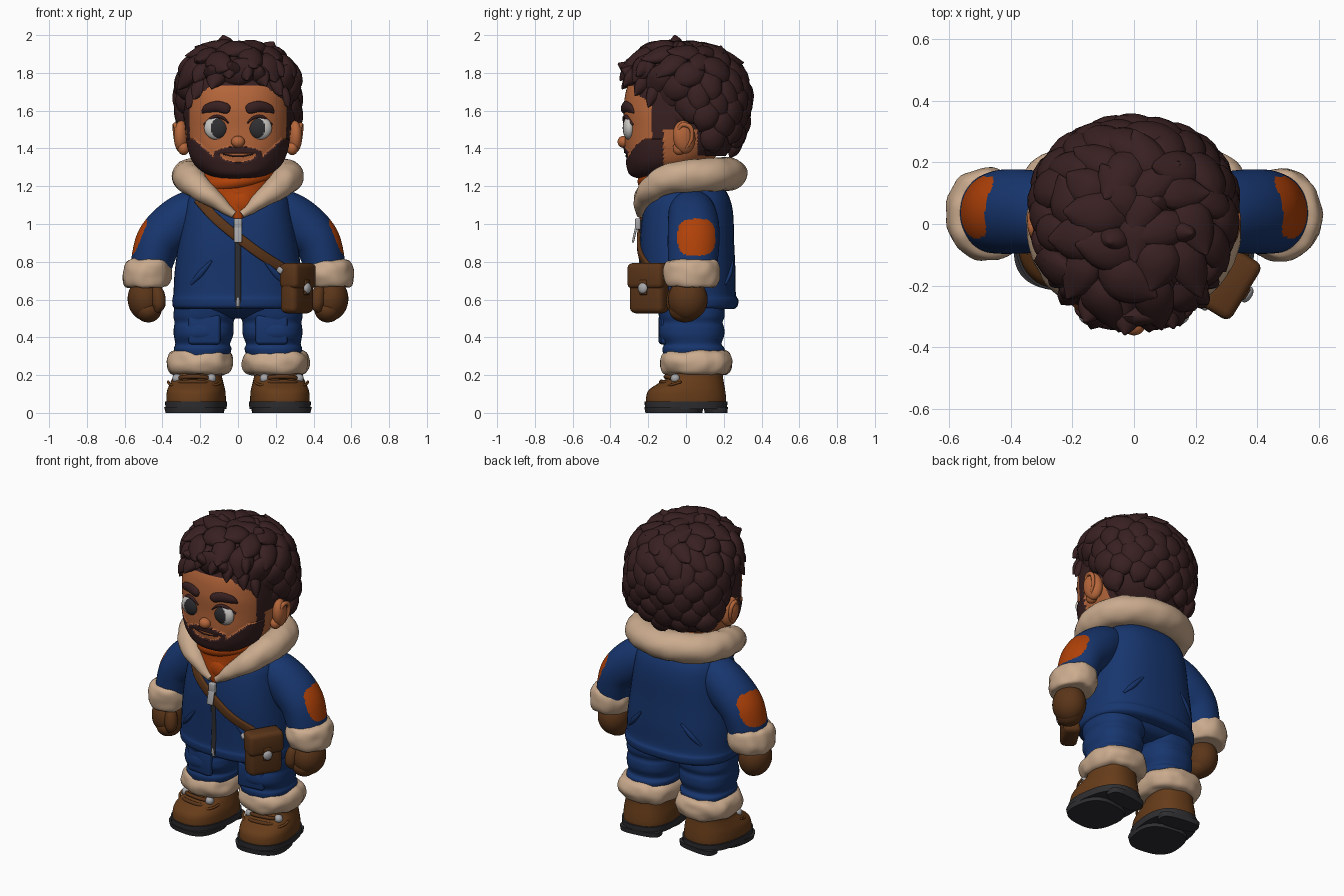
import bpy, bmesh, math, random
from math import cos, sin, pi
from mathutils import Vector, Matrix, Euler, noise
from mathutils.bvhtree import BVHTree

random.seed(4)
if "Cube" in bpy.data.objects:
    bpy.data.objects.remove(bpy.data.objects["Cube"])


def material(name, *rgb):
    m = bpy.data.materials.new(name)
    m.use_nodes = True
    col = [(c / 255) ** 2.2 for c in rgb] + [1]
    m.diffuse_color = col
    m.node_tree.nodes["Principled BSDF"].inputs["Base Color"].default_value = col
    return m


HAIR = material("dark hair", 59, 37, 38)
SKIN = material("skin", 180, 102, 61)
FUR = material("cream fur", 202, 170, 141)
BLUE = material("blue cloth", 29, 56, 109)
ORANGE = material("orange cloth", 174, 67, 17)
BOOT = material("boot leather", 102, 62, 31)
BROWN = material("bag leather", 91, 56, 31)
DARK = material("dark rubber", 50, 50, 53)
METAL = material("metal", 165, 165, 168)
WHITE = material("eye white", 198, 195, 191)
V = Vector


# Turn a bmesh into a smooth object, with optional face colour rule and surface push
def finish(name, bm, mats, rule=None, push=None):
    bmesh.ops.recalc_face_normals(bm, faces=bm.faces[:])
    bm.normal_update()
    if rule:
        for f in bm.faces:
            f.material_index = int(rule(f.calc_center_median()))
    if push:
        for v, d in [(v, v.normal * push(v.co)) for v in bm.verts]:
            v.co += d
    me = bpy.data.meshes.new(name)
    bm.to_mesh(me)
    bm.free()
    ob = bpy.data.objects.new(name, me)
    bpy.context.collection.objects.link(ob)
    for m in mats if isinstance(mats, list) else [mats]:
        me.materials.append(m)
    bpy.ops.object.select_all(action='DESELECT')
    ob.select_set(True)
    bpy.context.view_layer.objects.active = ob
    bpy.ops.object.shade_smooth_by_angle(angle=math.radians(50))
    return ob


def spline(rows, steps):
    rows = [V(r) for r in rows]
    out = []
    for i in range(len(rows) - 1):
        a, b, c, d = (rows[min(max(i + k, 0), len(rows) - 1)] for k in (-1, 0, 1, 2))
        for j in range(steps):
            t = j / steps
            out.append(b + (c - a) * (t / 2) + (a * 2 - b * 5 + c * 4 - d) * (t * t / 2)
                       + (b * 3 - a - c * 3 + d) * (t ** 3 / 2))
    return out + [rows[-1]]


def ring(c, a, b, ra, rb, p, n):
    def e(q):
        return math.copysign(abs(q) ** (2 / p), q)
    return [c + a * max(ra, .001) * e(cos(2 * pi * k / n)) + b * max(rb, .001) * e(sin(2 * pi * k / n))
            for k in range(n)]


# Level rings: rows of z, centre x, centre y, half width, half depth
def loft(rows, steps=5, n=48, p=2.4):
    return [ring(V((x, y, z)), V((1, 0, 0)), V((0, 1, 0)), rx, ry, p, n)
            for z, x, y, rx, ry in spline(rows, steps)]


# Rings along a path: rows of x, y, z, radius across, radius toward ref
def tube(rows, ref=(0, -1, 0), steps=5, n=16, p=2):
    pts = spline(rows, steps)
    cs = [q.to_3d() for q in pts]
    out = []
    for i, q in enumerate(pts):
        t = (cs[min(i + 1, len(cs) - 1)] - cs[max(i - 1, 0)]).normalized()
        a = t.cross(V(ref)).normalized()
        out.append(ring(cs[i], a, a.cross(t), q[3], q[4], p, n))
    return out


def skin(name, lofts, mats, rule=None, push=None, spin=None):
    bm = bmesh.new()
    for rings in lofts:
        vs = [[bm.verts.new(spin @ c if spin else c) for c in r] for r in rings]
        n = len(vs[0])
        for lo, hi in zip(vs, vs[1:]):
            for k in range(n):
                bm.faces.new((lo[k], lo[(k + 1) % n], hi[(k + 1) % n], hi[k]))
        bm.faces.new(vs[0][::-1])
        bm.faces.new(vs[-1])
    return finish(name, bm, mats, rule, push)


def ball(name, loc, size, mats, rot=(0, 0, 0), rule=None, n=32):
    bm = bmesh.new()
    bmesh.ops.create_uvsphere(bm, u_segments=n, v_segments=n, radius=1,
                              matrix=Matrix.LocRotScale(V(loc), Euler(rot), V(size)))
    return finish(name, bm, mats, rule)


def box(name, loc, size, mat, rot=(0, 0, 0), bevel=.02):
    bm = bmesh.new()
    bmesh.ops.create_cube(bm, size=1, matrix=Matrix.Diagonal((*size, 1)))
    bmesh.ops.bevel(bm, geom=bm.edges[:], offset=bevel, segments=3, profile=.5, affect='EDGES')
    bm.transform(Matrix.LocRotScale(V(loc), Euler(rot), None))
    return finish(name, bm, mat)


def tree_of(ob):
    return BVHTree.FromPolygons([v.co for v in ob.data.vertices], [p.vertices[:] for p in ob.data.polygons])


# Path laid on a surface: points of x, z, radius across, radius in depth
def laid(tree, pts, side=-1, lift=0):
    return [(x, tree.ray_cast(V((x, 2 * side, z)), V((0, -side, 0)))[0].y + side * lift, z, ra, rb)
            for x, z, ra, rb in pts]


def fluff(co):
    return noise.noise(co * 16) * .011


# Head with hairline and beard coloured by region
def hairline(c):
    x = abs(c.x)
    return (c.z > 1.735 - .8 * max(0, x - .14) or (c.y > -.15 and c.z > 1.5)
            or (c.y > .06 and c.z > 1.36) or (-.18 < c.y < -.12 and c.z > 1.4))


def beard(c):
    x = abs(c.x)
    if c.y > -.12 or (x / .095) ** 2 + ((c.z - 1.352 - 1.5 * x * x) / .025) ** 2 < 1:
        return False
    edge = 1.33 + .12 * min(max((x - .1) / .13, 0), 1)
    return c.z < edge or (x < .125 and c.z < 1.412 - 1.8 * x * x)


head = skin("head", [loft([(1.245, 0, -.15, .06, .08), (1.265, 0, -.14, .15, .15), (1.32, 0, -.1, .225, .21),
            (1.4, 0, -.06, .262, .262), (1.5, 0, -.03, .28, .295), (1.62, 0, -.02, .283, .31),
            (1.74, 0, 0, .27, .305), (1.84, 0, 0, .2, .23), (1.88, 0, 0, .1, .1)], 16, 200)],
            [SKIN, HAIR], lambda c: hairline(c) or beard(c), lambda c: .008 * beard(c))
face = tree_of(head)
ball("nose", (0, -.33, 1.435), (.036, .032, .032), SKIN)
skin("mouth_line", [tube(laid(face, [(x, 1.358 + 2 * x * x, .004, .004) for x in (-.08, -.03, 0, .03, .08)]))], HAIR)
for s, side in ((1, "left"), (-1, "right")):
    ball(side + "_eye", (s * .113, -.3, 1.508), (.066, .035, .062), [WHITE, DARK], n=64,
         rule=lambda c: ((c.x - s * .1) / .044) ** 2 + ((c.z - 1.508) / .053) ** 2 < 1)
    skin(side + "_eyelash", [tube(laid(face, [(s * .05, 1.535, .004, .008), (s * .085, 1.564, .008, .014),
         (s * .13, 1.566, .009, .014), (s * .18, 1.525, .005, .008)]))], HAIR)
    skin(side + "_eyebrow", [tube(laid(face, [(s * .042, 1.605, .012, .008), (s * .06, 1.61, .027, .018),
         (s * .11, 1.622, .029, .02), (s * .165, 1.61, .023, .016), (s * .19, 1.588, .005, .004)]))], HAIR)
    ball(side + "_ear", (s * .298, -.01, 1.46), (.04, .06, .088), SKIN, (.15, 0, s * .3))
    ball(side + "_ear_lobe", (s * .288, -.035, 1.4), (.03, .035, .035), SKIN)
    skin(side + "_ear_rim", [tube([(s * .325, -.045, 1.49, .008, .008), (s * .332, -.02, 1.525, .012, .012),
         (s * .335, .025, 1.51, .012, .012), (s * .33, .03, 1.45, .01, .01),
         (s * .322, 0, 1.4, .006, .006)], (s, 0, 0))], SKIN)

# Hair: cap covered in overlapping tapered locks
cap = skin("hair_cap", [loft([(1.36, 0, .12, .19, .09), (1.43, 0, .12, .255, .135), (1.56, 0, .09, .29, .205),
           (1.7, 0, .05, .295, .255), (1.8, 0, -.005, .28, .275), (1.87, 0, -.02, .225, .23),
           (1.915, 0, -.03, .14, .14), (1.925, 0, -.03, .07, .07)], p=2)], HAIR)
scalp = tree_of(cap)
crown = V((.03, .06, 1.93))
middle = V((0, .05, 1.65))
locks = []
COUNT = 125
for i in range(COUNT):
    u, a = 1 - 2 * (i + .5) / COUNT, i * 2.39996
    r = math.sqrt(1 - u * u)
    p, nrm, *_ = scalp.ray_cast(middle, V((r * cos(a), r * sin(a), u)))
    if not p or (p.z < 1.76 and p.y < -.13) or (p.z < 1.55 and p.y < .09) or p.z < 1.42:
        continue
    if nrm.dot(p - middle) < 0:
        nrm = -nrm
    flow = p - crown + V([random.uniform(-.2, .2) for _ in range(3)])
    flow = (flow - nrm * flow.dot(nrm)).normalized()
    size = random.uniform(.15, .21) * (.75 if p.z < 1.5 else 1)
    wide = random.uniform(.055, .075)
    lift = .035 if p.y < -.1 or p.z > 1.85 else .012
    locks.append(tube([(*(p + flow * size * f + nrm * h), wide * w, wide * w * .55) for f, h, w in
                 ((-.45, -.01, .4), (-.1, .01, 1), (.3, .016, .85), (.6, lift, .06))], nrm, 4, 12))
# Upright tufts and fringe, given by their tips
for tip in ((-.08, -.06, 2), (.19, -.03, 1.965), (-.19, -.1, 1.92), (.08, -.12, 1.97), (0, -.22, 1.95),
            (-.03, -.36, 1.85), (.13, -.34, 1.82), (-.16, -.32, 1.83), (-.29, -.12, 1.84), (.28, -.1, 1.86),
            (.22, -.24, 1.86), (-.23, -.24, 1.75), (.08, .08, 1.96), (.23, -.27, 1.68), (-.235, -.26, 1.66),
            (.15, -.33, 1.73), (-.14, -.34, 1.715), (.05, -.35, 1.76), (-.05, -.35, 1.77), (.27, -.2, 1.62),
            (-.27, -.2, 1.61), (.24, -.26, 1.78)):
    tip = V(tip)
    root = tip.lerp(V((0, 0, 1.68 if tip.z > 1.8 else 1.95)), .42)
    mid = root.lerp(tip, .55) + (tip - V((0, 0, 1.7))).normalized() * .02
    locks.append(tube([(*root, .06, .05), (*mid, .048, .036), (*tip, .004, .004)], (.3, .9, .2), 5, 12))
skin("hair_locks", locks, HAIR)

# Jacket body
jacket = skin("jacket", [loft([(.55, 0, .015, .33, .24), (.565, 0, .015, .345, .258), (.6, 0, .015, .348, .262),
              (.63, 0, .012, .342, .252), (.75, 0, .01, .335, .252), (.9, 0, .005, .315, .25),
              (1.05, 0, .01, .29, .24), (1.14, 0, .015, .265, .215), (1.2, 0, .02, .2, .17),
              (1.25, 0, .02, .12, .1)], p=2.5)], BLUE)
cloth = tree_of(jacket)
skin("zip", [tube(laid(cloth, [(0, z, .015, .006) for z in (.555, .6, .7, .8, .9, 1.02)]))], DARK)
skin("zip_end", [tube(laid(cloth, [(0, z, .009, .01) for z in (.565, .59, .62)]))], METAL)
box("zip_slider", (0, -.255, 1.0), (.044, .03, .06), METAL, bevel=.008)
box("zip_pull", (0, -.272, .945), (.042, .012, .09), METAL, (-.22, 0, 0), .005)
skin("bag_strap", [tube(laid(cloth, [(-.21, 1.13, .026, .012), (-.12, 1.03, .026, .012), (0, .93, .026, .012),
     (.12, .84, .026, .012), (.24, .765, .026, .012)], lift=.004), p=4)], BROWN)
for s, side in ((1, "left"), (-1, "right")):
    for back, word in ((-1, "front"), (1, "back")):
        skin(f"{side}_{word}_pocket_welt", [tube(laid(cloth, [(s * .25, .68, .006, .006), (s * .2, .735, .016, .012),
             (s * .14, .805, .006, .006)], back), (0, back, 0))], BLUE)

# Fur collar and scarf
half = [(.02, -.243, 1.05, .02, .02), (.1, -.232, 1.11, .045, .04), (.19, -.19, 1.18, .066, .062),
        (.25, -.1, 1.235, .08, .08), (.262, .03, 1.255, .085, .085), (.195, .16, 1.262, .092, .088)]
skin("fur_collar", [tube(half + [(0, .225, 1.265, .1, .088)] + [(-r[0], *r[1:]) for r in half[::-1]],
     (0, 0, 1), 8, 24)], FUR, push=lambda c: fluff(c) * .5)
skin("scarf_base", [loft([(1.03, 0, -.2, .03, .045), (1.1, 0, -.17, .09, .08), (1.17, 0, -.1, .17, .14),
     (1.25, 0, -.05, .2, .18), (1.31, 0, -.02, .17, .15)])], ORANGE)
for k, (z, tilt, rx, ry) in enumerate(((1.245, .03, .175, .165), (1.185, -.035, .145, .15))):
    skin(f"scarf_wrap_{k}", [tube([(rx * sin(a), -.05 + ry * cos(a), z + tilt * sin(a) + .02 * cos(a), .042, .04)
         for a in [j * pi / 8 for j in range(17)]], (0, 0, 1))], ORANGE)
ball("scarf_knot", (.02, -.215, 1.11), (.07, .04, .065), ORANGE, (0, .5, 0))

# Arms, legs and boots, mirrored
for s, side in ((1, "left"), (-1, "right")):
    skin(side + "_sleeve", [tube([(s * .15, .03, 1.1, .085, .1), (s * .25, .033, 1.06, .118, .125),
         (s * .34, .04, .99, .13, .135), (s * .42, .04, .905, .122, .137), (s * .46, .035, .78, .11, .13)],
         steps=22, n=110)], [BLUE, ORANGE],
         lambda c: abs((c.y - .055) / .1) ** 3 + abs((c.z - .93) / .098) ** 3 < 1 and s * c.x > .4)
    skin(side + "_sleeve_fur", [loft([(.665, s * .487, .03, .09, .11), (.675, s * .486, .03, .115, .135),
         (.735, s * .48, .03, .13, .152), (.795, s * .474, .03, .12, .142), (.815, s * .47, .03, .09, .11)],
         p=2.1)], FUR, push=fluff)
    ball(side + "_mitten", (s * .492, .01, .6), (.092, .105, .112), BROWN, (0, s * .1, 0))
    ball(side + "_mitten_fingers", (s * .475, -.005, .545), (.07, .085, .066), BROWN)
    skin(side + "_thumb", [tube([(s * .44, -.04, .67, .02, .02), (s * .425, -.06, .63, .036, .036),
         (s * .42, -.07, .57, .035, .035), (s * .432, -.07, .535, .012, .012)], (0, 1, 0))], BROWN)
    skin(side + "_trouser_leg", [loft([(.27, s * .19, .04, .13, .15), (.335, s * .187, .04, .152, .165),
         (.365, s * .187, .035, .145, .153), (.41, s * .183, .03, .157, .172), (.45, s * .182, .03, .158, .172),
         (.48, s * .18, .03, .156, .164), (.52, s * .176, .03, .166, .175), (.6, s * .168, .02, .162, .175)])], BLUE)
    box(side + "_trouser_pocket", (s * .178, -.121, .44), (.17, .036, .155), BLUE, (0, 0, s * .1), .017)
    skin(side + "_ankle_fur", [loft([(.2, s * .2, .055, .12, .13), (.215, s * .2, .055, .16, .172),
         (.265, s * .2, .055, .176, .192), (.315, s * .2, .055, .16, .175), (.335, s * .198, .05, .12, .13)])],
         FUR, push=fluff)
    out = Matrix.Translation((s * .222, 0, 0)) @ Matrix.Rotation(s * .14, 4, 'Z')
    skin(side + "_boot", [loft([(.045, 0, 0, .152, .21), (.075, 0, 0, .154, .212), (.12, 0, .005, .15, .202),
         (.16, 0, .03, .138, .17), (.195, 0, .055, .128, .14), (.25, 0, .06, .125, .135)])], BOOT, spin=out)
    skin(side + "_sole", [loft([(.02, 0, 0, .157, .216), (.06, 0, 0, .16, .219)], 1, p=2.5),
         loft([(0, 0, -.065, .15, .148), (.03, 0, -.065, .157, .154)], 1, p=2.7),
         loft([(0, 0, .16, .125, .054), (.03, 0, .16, .13, .058)], 1, p=3)], DARK, spin=out)
    skin(side + "_toe_seam", [tube([(.142 * sin(a), -.045 - .095 * cos(a), .165 - .03 * cos(a), .007, .007)
         for a in [j * pi / 8 for j in range(-4, 5)]], (0, 0, 1))], BOOT, spin=out)
    skin(side + "_laces", [tube([(-.1, y + .05, z - .015, .01, .01), (-.05, y, z, .011, .011), (.05, y, z, .011, .011),
         (.1, y + .05, z - .015, .01, .01)]) for y, z in ((-.125, .163), (-.1, .19))], BROWN, spin=out)
    for e in (-1, 1):
        ball(side + "_eyelet", out @ V((e * .092, -.07, .182)), (.025, .025, .025), METAL)
skin("hips", [loft([(.5, 0, .03, .1, .1), (.52, 0, .03, .24, .15), (.56, 0, .02, .31, .19), (.6, 0, .02, .3, .2)])],
     BLUE)

# Shoulder bag, its face turned outward
turn = -.55
bag = Matrix.Translation((.312, -.195, .66)) @ Matrix.Rotation(turn, 4, 'Z')
tilt = (0, 0, turn)
box("bag_body", bag @ V((0, 0, -.01)), (.1, .205, .245), BROWN, tilt, .03)
box("bag_flap", bag @ V((.006, 0, .065)), (.112, .216, .135), BROWN, tilt, .026)
box("bag_tab", bag @ V((.06, 0, .005)), (.014, .045, .08), BROWN, tilt, .006)
ball("bag_clasp", bag @ V((.066, 0, 0)), (.016, .028, .028), METAL, tilt)
box("strap_buckle", (.225, -.262, .755), (.035, .03, .03), METAL, (0, .6, turn), .008)
